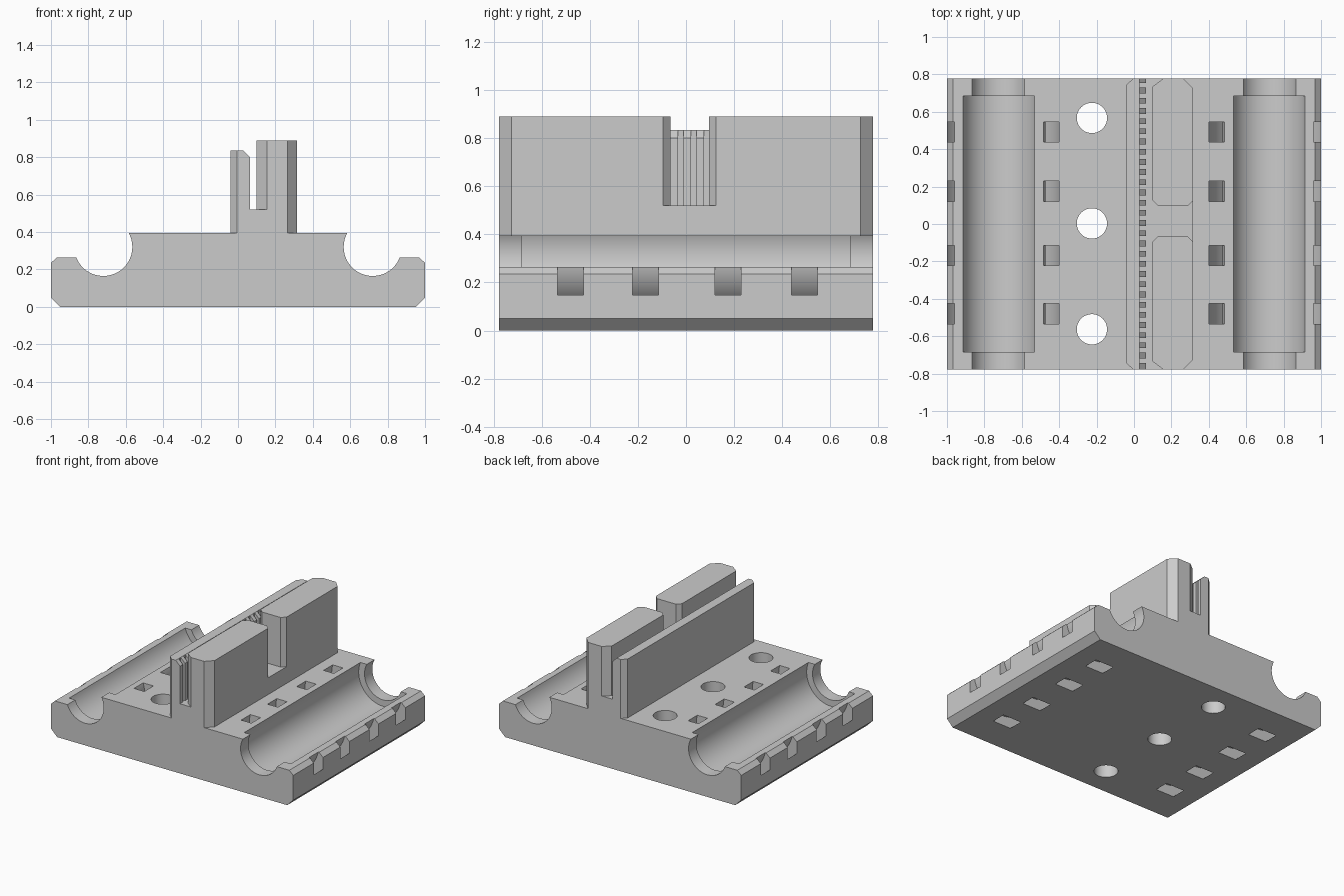
import bpy, bmesh, math

cube = bpy.data.objects.get("Cube")
if cube:
    bpy.data.objects.remove(cube, do_unlink=True)

grey = bpy.data.materials.new("light grey plastic")
grey.use_nodes = True
COLOR = (0.6, 0.6, 0.6, 1)
grey.diffuse_color = COLOR
grey.node_tree.nodes["Principled BSDF"].inputs["Base Color"].default_value = COLOR

HALF = 0.777          # half depth of the carriage
DECK = 0.395          # height of the flat deck
FLOOR = 0.52          # floor of the belt slot
BORE_X, BORE_Z = 0.72, 0.32


def add_prism(bm, pts, axis, lo, hi):
    """Extrude a 2D outline along y (outline in xz) or z (outline in xy)."""
    def place(a, b, c):
        return (a, c, b) if axis == "y" else (a, b, c)
    rings = [[bm.verts.new(place(a, b, c)) for a, b in pts] for c in (lo, hi)]
    n = len(pts)
    bm.faces.new(rings[0])
    bm.faces.new(rings[1][::-1])
    for i in range(n):
        j = (i + 1) % n
        bm.faces.new((rings[0][i], rings[1][i], rings[1][j], rings[0][j]))


def make(name, prisms):
    """Object made of one or more prisms."""
    bm = bmesh.new()
    for p in prisms:
        add_prism(bm, *p)
    bmesh.ops.recalc_face_normals(bm, faces=bm.faces)
    mesh = bpy.data.meshes.new(name)
    bm.to_mesh(mesh)
    bm.free()
    mesh.materials.append(grey)
    obj = bpy.data.objects.new(name, mesh)
    bpy.context.collection.objects.link(obj)
    return obj


def combine(target, other, operation):
    other.hide_render = True
    mod = target.modifiers.new("combine", "BOOLEAN")
    mod.operation, mod.solver, mod.object = operation, "EXACT", other
    bpy.context.view_layer.objects.active = target
    bpy.ops.object.modifier_apply(modifier=mod.name)
    bpy.data.objects.remove(other, do_unlink=True)


def circle(x, y, r, n=72):
    return [(x + r * math.cos(math.tau * i / n), y + r * math.sin(math.tau * i / n))
            for i in range(n)]


def mirrored(pts, axis=0):
    return pts + [tuple(-v if k == axis else v for k, v in enumerate(p)) for p in reversed(pts)]


# Base plate with chamfered rims
half_profile = [(0.95, 0), (1, 0.05), (1, 0.235), (0.968, 0.265), (BORE_X, 0.265), (BORE_X, DECK)]
carriage = make("carriage", [(mirrored(half_profile), "y", -HALF, HALF)])

# Bearing troughs with narrower ends
for side in (-1, 1):
    for radius, reach in ((0.155, 1), (0.203, 0.685)):
        cutter = make("bearing_cutter", [(circle(side * BORE_X, BORE_Z, radius), "y", -reach, reach)])
        combine(carriage, cutter, "DIFFERENCE")

# Curved tie channels wrapping each trough
for side in (-1, 1):
    for y in (-0.48, -0.168, 0.175, 0.492):
        cx = side * BORE_X
        ring = make("tie_cutter", [(circle(cx, BORE_Z, 0.329), "y", y - 0.054, y + 0.054)])
        core = make("tie_core", [(circle(cx, BORE_Z, 0.247), "y", y - 0.1, y + 0.1)])
        combine(ring, core, "DIFFERENCE")
        combine(carriage, ring, "DIFFERENCE")

# Screw holes
holes = [(circle(-0.225, y, 0.081, 48), "z", -0.1, 0.6) for y in (-0.563, 0.003, 0.567)]
combine(carriage, make("screw_cutter", holes), "DIFFERENCE")

# Pedestal under the belt clamp
pedestal = mirrored([(-0.04, 0.745), (-0.005, HALF), (0.265, HALF), (0.315, 0.725)], 1)
combine(carriage, make("pedestal", [(pedestal, "z", 0.3, FLOOR)]), "UNION")

# Thin belt wall
wall = mirrored([(0.03, HALF), (-0.005, HALF), (-0.04, 0.745)], 1)
combine(carriage, make("belt_wall", [(wall, "z", 0.45, 0.835)]), "UNION")

# Belt teeth with a sloped lead-in at the top
PITCH, GAPS = 0.0545, 28
tooth = [(0.02, 0.5), (0.065, 0.5), (0.065, 0.8), (0.03, 0.835), (0.02, 0.835)]
first = 0.005 - PITCH * (GAPS - 1) / 2
edges = [-HALF]
for i in range(GAPS):
    edges += [first + i * PITCH - 0.012, first + i * PITCH + 0.012]
edges.append(HALF)
teeth = [(tooth, "y", lo, hi) for lo, hi in zip(edges[::2], edges[1::2])]
combine(carriage, make("belt_teeth", teeth), "UNION")

# Two clamp blocks facing the teeth
for side, inner in ((-1, 0.065), (1, 0.095)):
    outline = [(0.155, HALF), (0.265, HALF), (0.315, 0.725), (0.315, inner + 0.03),
               (0.285, inner), (0.13, inner), (0.1, inner + 0.03), (0.1, 0.735)]
    block = [(x, side * y) for x, y in outline]
    combine(carriage, make("clamp_block", [(block, "z", 0.45, 0.89)]), "UNION")

# Merge coplanar faces and smooth the curved surfaces
bm = bmesh.new()
bm.from_mesh(carriage.data)
bmesh.ops.remove_doubles(bm, verts=bm.verts, dist=0.0001)
bmesh.ops.dissolve_limit(bm, angle_limit=math.radians(0.5), verts=bm.verts, edges=bm.edges)
bm.to_mesh(carriage.data)
bm.free()
bpy.ops.object.select_all(action="DESELECT")
carriage.select_set(True)
bpy.context.view_layer.objects.active = carriage
bpy.ops.object.shade_smooth_by_angle(angle=math.radians(30))
